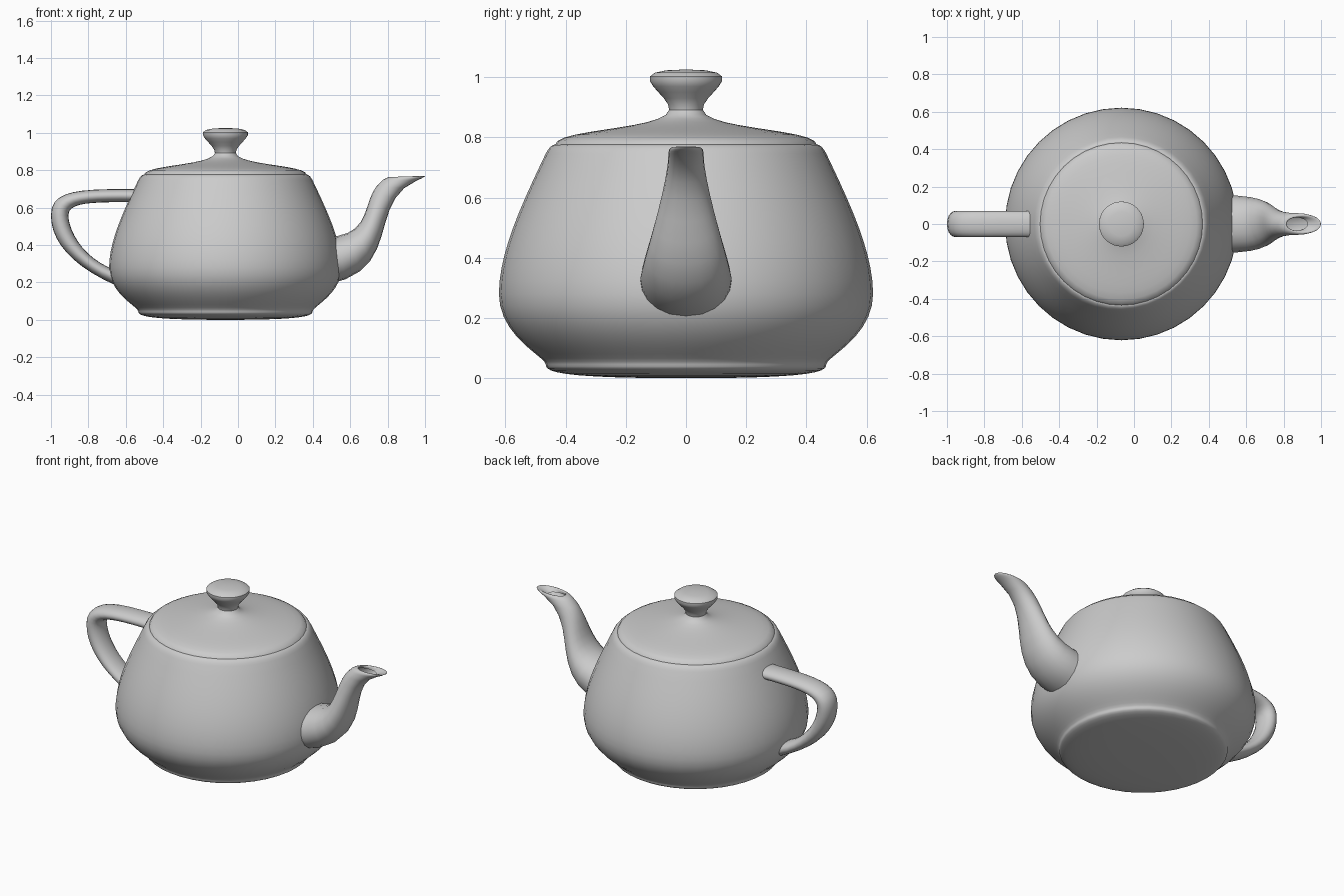
import bpy, bmesh, math

if "Cube" in bpy.data.objects:
    bpy.data.objects.remove(bpy.data.objects["Cube"])

S = 0.31085          # design units to scene units
CX = -0.0675         # body axis position
STEPS = 10           # samples per curve segment


def bezier(pts, t):
    w = ((1 - t) ** 3, 3 * t * (1 - t) ** 2, 3 * t * t * (1 - t), t ** 3)
    return tuple(sum(k * p[i] for k, p in zip(w, pts)) for i in range(len(pts[0])))


def chain(pts):
    """Sample a chain of cubic segments that share end points."""
    out = [pts[0]]
    for s in range(0, len(pts) - 1, 3):
        out += [bezier(pts[s:s + 4], i / STEPS) for i in range(1, STEPS + 1)]
    return out


def finish(name, bm, angle):
    bmesh.ops.remove_doubles(bm, verts=bm.verts[:], dist=1e-5)
    bmesh.ops.recalc_face_normals(bm, faces=bm.faces[:])
    mesh = bpy.data.meshes.new(name)
    bm.to_mesh(mesh)
    bm.free()
    ob = bpy.data.objects.new(name, mesh)
    bpy.context.collection.objects.link(ob)
    bpy.ops.object.select_all(action='DESELECT')
    bpy.context.view_layer.objects.active = ob
    ob.select_set(True)
    bpy.ops.object.shade_smooth_by_angle(angle=math.radians(angle))
    return ob


def skin(name, rings, angle=40):
    """Bridge closed rings of points into a surface."""
    bm = bmesh.new()
    rows = [[bm.verts.new(p) for p in ring] for ring in rings]
    n = len(rows[0])
    for a, b in zip(rows, rows[1:]):
        for i in range(n):
            j = (i + 1) % n
            bm.faces.new((a[i], a[j], b[j], b[i]))
    return finish(name, bm, angle)


def lathe(name, profile, sides=40):
    turns = [2 * math.pi * i / sides for i in range(sides)]
    return skin(name, [[(CX + r * math.cos(a), r * math.sin(a), z) for a in turns]
                       for r, z in profile])


def tube(name, side_a, side_b, widths):
    """Sweep an oval between two side curves; widths is the bulge in y."""
    rings = []
    for (ax, az), (bx, bz), (w,) in zip(chain(side_a), chain(side_b), chain(widths)):
        a, b = (ax, 0, az), (bx, 0, bz)
        half = [(a, (ax, w, az), (bx, w, bz), b), (b, (bx, -w, bz), (ax, -w, az), a)]
        ring = [bezier(h, i / STEPS) for h in half for i in range(STEPS)]
        rings.append([(CX + x * S, y * S, z * S) for x, y, z in ring])
    return skin(name, rings)


# body: rolled rim, belly, foot and slightly domed base
body = chain([(1.4, 2.4), (1.3375, 2.53), (1.4375, 2.53), (1.5, 2.4),
              (1.75, 1.875), (2, 1.35), (2, 0.9),
              (2, 0.45), (1.5, 0.225), (1.5, 0.15),
              (1.5, 0.075), (1.425, 0), (0, 0)])
lathe("body", [(r * S, z * S) for r, z in body])

# lid with knob, a little larger so that it sits on the rim
lid = chain([(0, 3.15), (0.8, 3.15), (0, 2.85), (0.2, 2.7),
             (0.4, 2.55), (1.3, 2.55), (1.3, 2.4)])
K = S * 1.077
lathe("lid", [(r * K, 0.775 + (z - 2.4) * K) for r, z in lid])

# handle loop
tube("handle",
     [(-1.6, 2.025), (-2.3, 2.025), (-2.7, 2.025), (-2.7, 1.8),
      (-2.7, 1.575), (-2.5, 1.125), (-2, 0.9)],
     [(-1.5, 2.25), (-2.5, 2.25), (-3, 2.25), (-3, 1.8),
      (-3, 1.35), (-2.65, 0.9375), (-1.9, 0.6)],
     [(0.3,)] * 7)

# spout with inward-turned open lip
tube("spout",
     [(1.7, 1.425), (2.6, 1.425), (2.3, 2.1), (2.7, 2.4),
      (2.8, 2.475), (2.9, 2.475), (2.8, 2.4)],
     [(1.7, 0.6), (3.1, 0.825), (2.4, 2.025), (3.3, 2.4),
      (3.525, 2.494), (3.45, 2.5125), (3.2, 2.4)],
     [(0.66,), (0.66,), (0.25,), (0.25,), (0.25,), (0.15,), (0.15,)])
